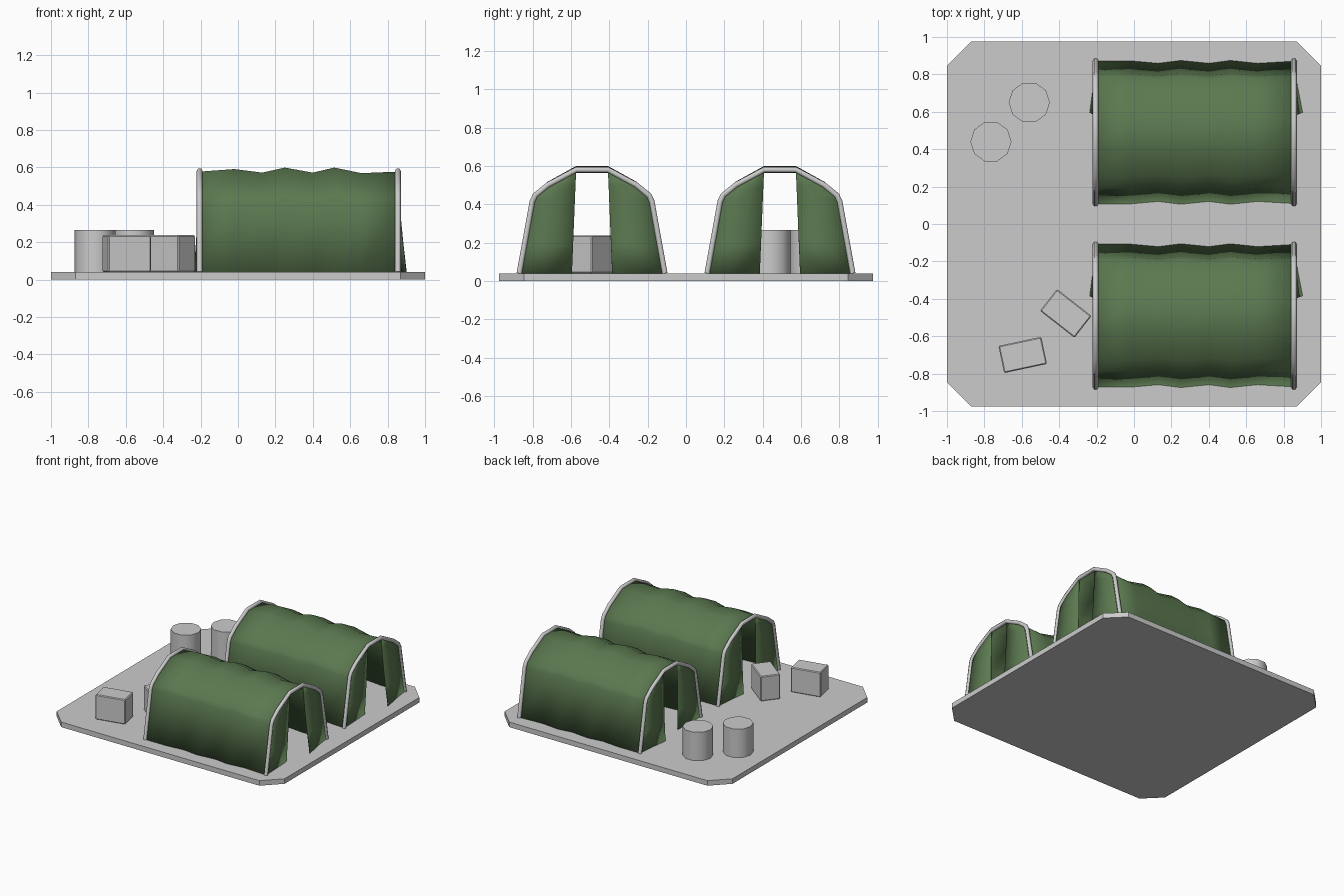
import bpy, bmesh, math
from mathutils import Matrix

if "Cube" in bpy.data.objects:
    bpy.data.objects.remove(bpy.data.objects["Cube"])

green = bpy.data.materials.new("canvas_green")
green.diffuse_color = (0.105, 0.19, 0.08, 1)
green.use_nodes = True
green.node_tree.nodes["Principled BSDF"].inputs["Base Color"].default_value = green.diffuse_color
FLOOR = 0.04


def make(name, verts, faces, mat=None, smooth=None, thick=0):
    me = bpy.data.meshes.new(name)
    me.from_pydata(verts, [], faces)
    bm = bmesh.new()
    bm.from_mesh(me)
    bmesh.ops.recalc_face_normals(bm, faces=bm.faces)
    bm.to_mesh(me)
    bm.free()
    ob = bpy.data.objects.new(name, me)
    bpy.context.collection.objects.link(ob)
    if mat:
        me.materials.append(mat)
    if thick:
        m = ob.modifiers.new("thickness", 'SOLIDIFY')
        m.thickness, m.offset = thick, 0
    if smooth:
        bpy.ops.object.select_all(action='DESELECT')
        ob.select_set(True)
        bpy.context.view_layer.objects.active = ob
        bpy.ops.object.shade_smooth_by_angle(angle=math.radians(smooth))
    return ob


def prism(name, outline, z0, z1, smooth=None):
    n = len(outline)
    verts = [(x, y, z) for z in (z0, z1) for x, y in outline]
    faces = [range(n), range(n, 2 * n)]
    faces += [(i, (i + 1) % n, (i + 1) % n + n, i + n) for i in range(n)]
    return make(name, verts, [tuple(f) for f in faces], smooth=smooth)


def grid(name, rows, **kw):
    n = len(rows[0])
    faces = [(r * n + i, r * n + i + 1, (r + 1) * n + i + 1, (r + 1) * n + i)
             for r in range(len(rows) - 1) for i in range(n - 1)]
    return make(name, [p for row in rows for p in row], faces, **kw)


# Ground slab with cut corners
c, a, b = 0.13, 1.0, 0.975
prism("ground_slab", [(-a + c, -b), (a - c, -b), (a, -b + c), (a, b - c),
                      (a - c, b), (-a + c, b), (-a, b - c), (-a, -b + c)], 0, FLOOR)

# Half arch: (offset from tent centre, height)
half = [(0.38, 0.04), (0.312, 0.415), (0.297, 0.447), (0.23, 0.501), (0.083, 0.58)]
arch = [(-y, z) for y, z in half] + half[::-1]
# Cover stations along x: position, width scale, height scale
waves = [(-0.205, 1.0, 0.99), (-0.02, 1.0, 1.015), (0.13, 0.965, 0.98), (0.25, 1.005, 1.03),
         (0.40, 0.965, 0.98), (0.515, 1.005, 1.03), (0.66, 0.965, 0.975), (0.855, 0.995, 0.99)]


def rib(name, x, cy):
    cu = bpy.data.curves.new(name, 'CURVE')
    cu.dimensions = '3D'
    cu.bevel_depth, cu.bevel_resolution, cu.use_fill_caps = 0.016, 1, True
    sp = cu.splines.new('POLY')
    sp.points.add(len(arch) - 1)
    for p, (y, z) in zip(sp.points, arch):
        p.co = (x, cy + y, z, 1)
    ob = bpy.data.objects.new(name, cu)
    bpy.context.collection.objects.link(ob)
    bpy.ops.object.select_all(action='DESELECT')
    ob.select_set(True)
    bpy.context.view_layer.objects.active = ob
    bpy.ops.object.convert(target='MESH')


def flap(name, x, cy, side, swing):
    # Door curtain: outer edge follows the arch, inner edge swings near the floor
    rows = []
    for y, z in [half[0], (0.353, 0.19), (0.332, 0.305)] + half[1:]:
        t = (z - FLOOR) / (half[-1][1] - FLOOR)
        inner = 0.105 - 0.022 * t
        dx = swing * (1 - t) ** 1.5
        z = min(z, 0.572)
        rows.append([(x, cy + side * y, z),
                     (x + dx * 0.4, cy + side * (0.5 * y + 0.5 * inner), z),
                     (x + dx, cy + side * inner, z)])
    # close the top row to a point
    rows[-1] = [(x, cy + side * (0.083 + k), 0.572) for k in (0.004, 0.002, 0)]
    grid(name, rows, mat=green, smooth=40, thick=0.004)


# Two tents
for tag, cy in (("front", -0.49), ("back", 0.49)):
    rows = [[(x, cy + y * sy, FLOOR + (z - FLOOR) * sz) for y, z in arch] for x, sy, sz in waves]
    grid(f"{tag}_tent_cover", rows, mat=green, smooth=60, thick=0.005)
    for end, x, d in (("left", -0.205, -0.03), ("right", 0.855, 0.045)):
        rib(f"{tag}_tent_{end}_rib", x, cy)
        flap(f"{tag}_tent_{end}_flap_open", x, cy, 1, d)
        flap(f"{tag}_tent_{end}_flap_closed", x, cy, -1, -0.3 * d)

# Ten-sided barrels
for i, (x, y) in enumerate([(-0.56, 0.65), (-0.765, 0.44)]):
    ring = [(x + 0.11 * math.cos(k * math.pi / 5), y + 0.11 * math.sin(k * math.pi / 5)) for k in range(10)]
    prism(f"barrel_{i + 1}", ring, FLOOR, 0.266, smooth=40)

# Crates with softened edges
for i, (x, y, ang) in enumerate([(-0.365, -0.478, -38), (-0.595, -0.70, 12)]):
    l, w = 0.117, 0.074
    ob = prism(f"crate_{i + 1}", [(-l, -w), (l, -w), (l, w), (-l, w)], FLOOR, 0.237)
    ob.data.transform(Matrix.Translation((x, y, 0)) @ Matrix.Rotation(math.radians(ang), 4, 'Z'))
    m = ob.modifiers.new("edge", 'BEVEL')
    m.width, m.segments = 0.006, 1
